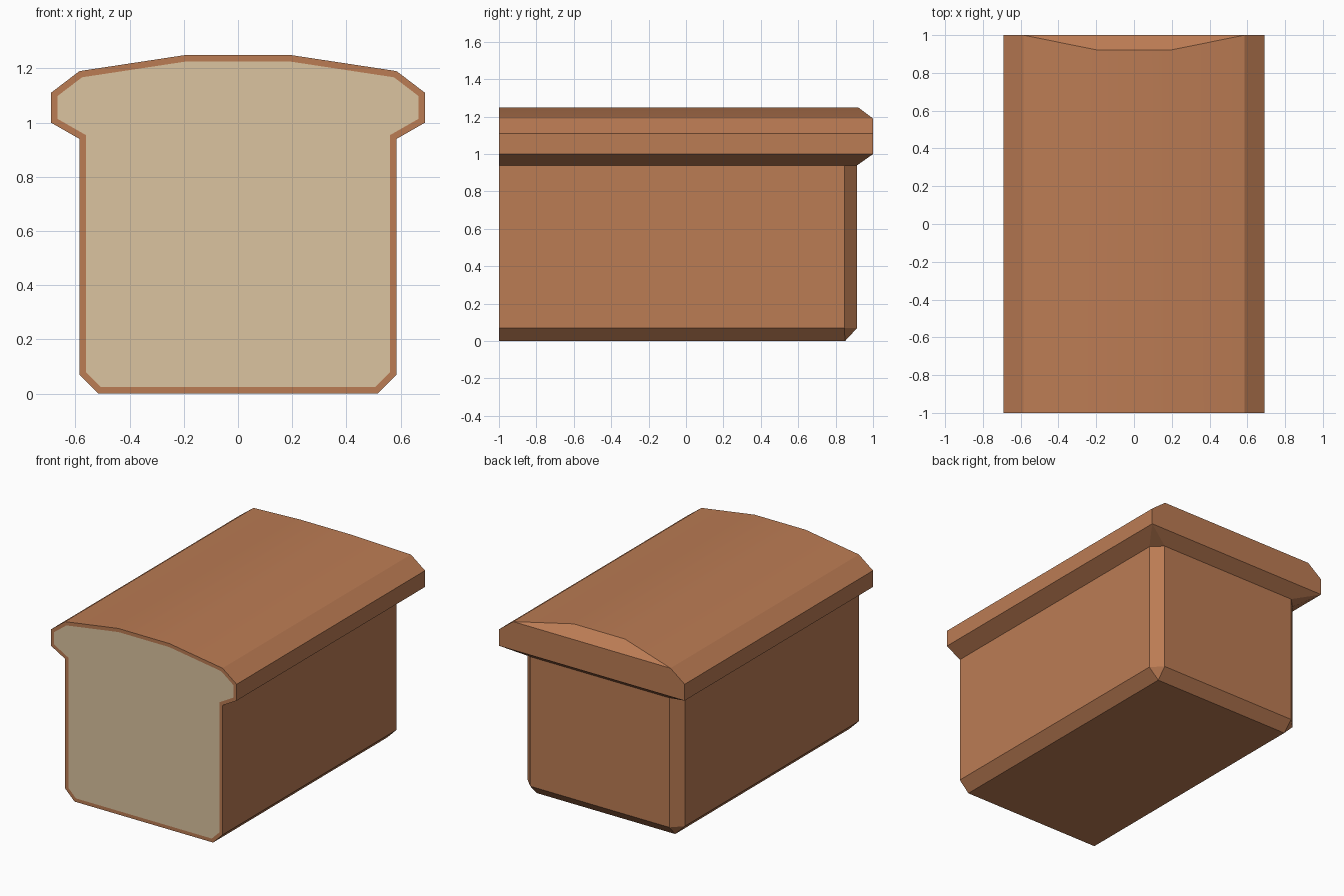
import bpy, bmesh, math

cube = bpy.data.objects.get("Cube")
if cube:
    bpy.data.objects.remove(cube, do_unlink=True)


def make_material(name, rgb):
    mat = bpy.data.materials.new(name)
    mat.use_nodes = True
    color = (*rgb, 1)
    mat.diffuse_color = color
    mat.node_tree.nodes["Principled BSDF"].inputs["Base Color"].default_value = color
    return mat


crust = make_material("crust brown", (0.50, 0.20, 0.088))
crumb = make_material("crumb cream", (0.71, 0.55, 0.35))

FRONT = -1.0
# Horizontal levels of the loaf: height, half width, back edge, corner cut
levels = [
    (0.00, 0.515, 0.85, 0),
    (0.07, 0.585, 0.915, 0.068),
    (0.94, 0.585, 0.915, 0.068),
    (1.00, 0.69, 1.0, 0),
    (1.11, 0.69, 1.0, 0),
    (1.19, 0.585, 1.0, 0),
    (1.25, 0.19, 0.92, 0),
]

# Loft the crust through the levels, cutting the two back corners
bm = bmesh.new()
rings = []
for z, w, back, cut in levels:
    plan = [(w, FRONT), (w, back - cut), (w - cut, back)]
    plan += [(-x, y) for x, y in reversed(plan)]
    rings.append([bm.verts.new((x, y, z)) for x, y in plan])
front_faces = []
for low, high in zip(rings, rings[1:]):
    for i in range(len(low)):
        j = (i + 1) % len(low)
        face = bm.faces.new((low[i], low[j], high[j], high[i]))
        if j == 0:
            front_faces.append(face)
bm.faces.new(list(reversed(rings[0])))
bm.faces.new(rings[-1])

# Join the cut end into one face and inset the crumb
end = bmesh.ops.dissolve_faces(bm, faces=front_faces)["region"][0]
bmesh.ops.remove_doubles(bm, verts=bm.verts, dist=0.001)
bmesh.ops.recalc_face_normals(bm, faces=bm.faces)
bm.faces.ensure_lookup_table()
end = min(bm.faces, key=lambda f: f.calc_center_median().y)
bmesh.ops.inset_region(bm, faces=[end], thickness=0.024, use_even_offset=True)
end.material_index = 1

mesh = bpy.data.meshes.new("half_loaf")
bm.to_mesh(mesh)
bm.free()
mesh.materials.append(crust)
mesh.materials.append(crumb)
loaf = bpy.data.objects.new("half_loaf", mesh)
bpy.context.collection.objects.link(loaf)

# Soften only the gentle dome of the top
bpy.context.view_layer.objects.active = loaf
loaf.select_set(True)
bpy.ops.object.shade_smooth_by_angle(angle=math.radians(20))
